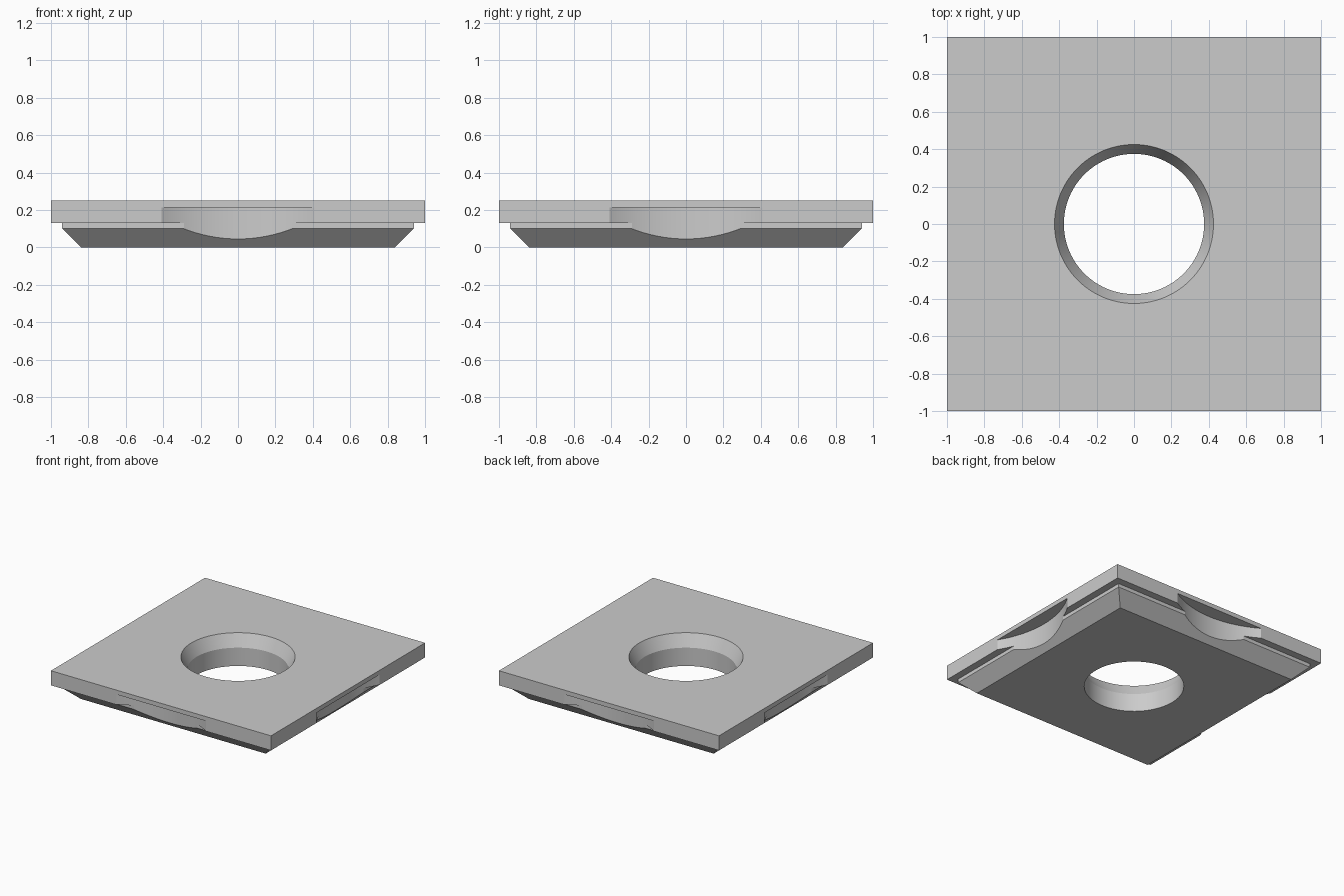
import bpy
import bmesh
from math import cos, sin, tau, radians

cube = bpy.data.objects.get("Cube")
if cube:
    bpy.data.objects.remove(cube, do_unlink=True)

# Plain grey material
grey = bpy.data.materials.new("plain_grey")
grey.use_nodes = True
colour = (0.6, 0.6, 0.6, 1)
grey.diffuse_color = colour
grey.node_tree.nodes["Principled BSDF"].inputs["Base Color"].default_value = colour


def stack(name, profile, sides, turn=0.0, centre=(0, 0)):
    """Closed solid from (radius, height) rings, listed from bottom to top."""
    bm = bmesh.new()
    rings = []
    for radius, z in profile:
        angles = [turn + tau * i / sides for i in range(sides)]
        rings.append([bm.verts.new((centre[0] + radius * cos(a),
                                    centre[1] + radius * sin(a), z)) for a in angles])
    for low, high in zip(rings, rings[1:]):
        for i in range(sides):
            j = (i + 1) % sides
            bm.faces.new((low[i], low[j], high[j], high[i]))
    bm.faces.new(rings[0][::-1])
    bm.faces.new(rings[-1])
    bmesh.ops.recalc_face_normals(bm, faces=bm.faces)
    mesh = bpy.data.meshes.new(name)
    bm.to_mesh(mesh)
    bm.free()
    mesh.materials.append(grey)
    obj = bpy.data.objects.new(name, mesh)
    bpy.context.collection.objects.link(obj)
    return obj


# Square plate with a bevelled foot and an overhanging lip
half_widths = [(0.84, 0), (0.94, 0.1), (0.94, 0.13), (1, 0.13), (1, 0.25)]
plate = stack("plate", [(w * 2 ** 0.5, z) for w, z in half_widths], 4, tau / 8)

# Countersunk centre hole
cutters = [stack("hole_cutter",
                 [(0.375, -0.1), (0.375, 0.15), (0.425, 0.25), (0.475, 0.35)], 96)]

# Shallow round scoop under the middle of each side
for i in range(4):
    a = tau * i / 4
    cutters.append(stack("scoop_cutter", [(0.79, -0.1), (0.79, 0.214)], 128,
                         centre=(1.675 * cos(a), 1.675 * sin(a))))

bpy.ops.object.select_all(action="DESELECT")
plate.select_set(True)
bpy.context.view_layer.objects.active = plate
for cutter in cutters:
    cutter.hide_render = True
    cut = plate.modifiers.new("cut", "BOOLEAN")
    cut.operation = "DIFFERENCE"
    cut.solver = "EXACT"
    cut.object = cutter
    bpy.ops.object.modifier_apply(modifier=cut.name)
    bpy.data.objects.remove(cutter, do_unlink=True)

bpy.ops.object.shade_smooth_by_angle(angle=radians(15))
